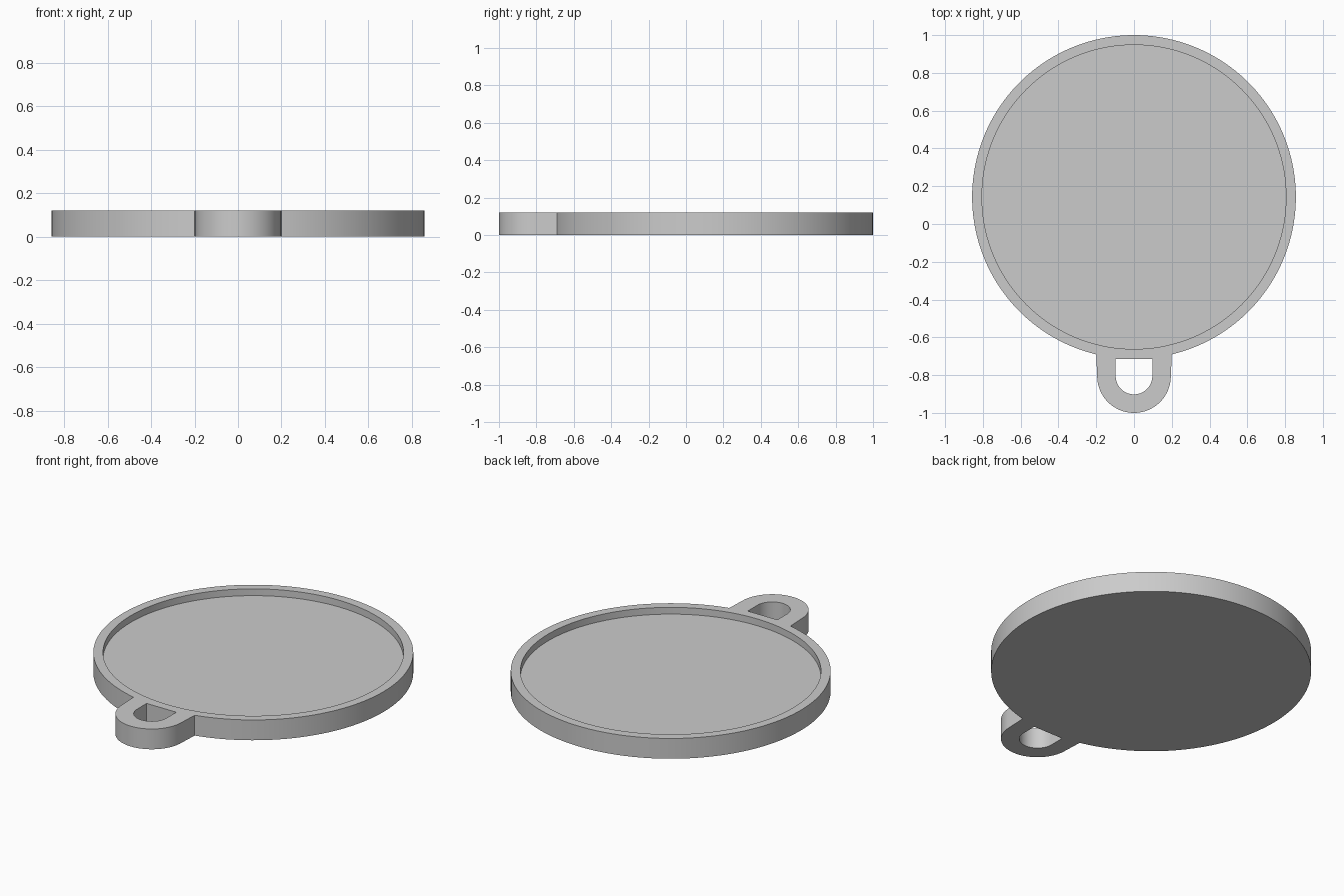
import bpy
import bmesh
from math import sin, cos, pi, asin

old = bpy.data.objects.get("Cube")
if old:
    bpy.data.objects.remove(old, do_unlink=True)

HEIGHT, FLOOR = 0.12, 0.08
DISC_Y, DISC_R, RECESS_R = 0.143, 0.857, 0.805
LUG_Y, LUG_R, LUG_ROOT = -0.805, 0.195, 0.2
HOLE_R, HOLE_TOP = 0.097, -0.715


def arc(cy, r, start, end, steps):
    """Points along an arc centred on x = 0, both ends included."""
    angles = [start + (end - start) * i / steps for i in range(steps + 1)]
    return [(r * cos(a), cy + r * sin(a)) for a in angles]


# Outlines: disc with its hanging lug, lug hole, round recess
gap = asin(LUG_ROOT / DISC_R)
body = arc(DISC_Y, DISC_R, -pi / 2 + gap, 1.5 * pi - gap, 144)
body += arc(LUG_Y, LUG_R, pi, 2 * pi, 40)
hole = arc(LUG_Y, HOLE_R, pi, 2 * pi, 32) + [(HOLE_R, HOLE_TOP), (-HOLE_R, HOLE_TOP)]
recess = arc(DISC_Y, RECESS_R, 0, 2 * pi, 144)[:-1]

bm = bmesh.new()


def loop(points, z):
    verts = [bm.verts.new((x, y, z)) for x, y in points]
    edges = [bm.edges.new((v, verts[i - 1])) for i, v in enumerate(verts)]
    return verts, edges


def wall(low, high):
    for i in range(len(low)):
        bm.faces.new((low[i - 1], low[i], high[i], high[i - 1]))


def fill(*edge_sets):
    edges = [e for s in edge_sets for e in s]
    bmesh.ops.triangle_fill(bm, edges=edges, use_beauty=True, normal=(0, 0, 1))


body_low, body_low_e = loop(body, 0)
body_top, body_top_e = loop(body, HEIGHT)
hole_low, hole_low_e = loop(hole, 0)
hole_top, hole_top_e = loop(hole, HEIGHT)
floor, floor_e = loop(recess, FLOOR)
lip, lip_e = loop(recess, HEIGHT)

# Flat faces: underside, rim top and recess floor
fill(body_low_e, hole_low_e)
fill(body_top_e, hole_top_e, lip_e)
bm.faces.new(floor)

# Upright walls
wall(body_low, body_top)
wall(hole_low, hole_top)
wall(floor, lip)
bmesh.ops.recalc_face_normals(bm, faces=bm.faces[:])

mesh = bpy.data.meshes.new("round_tray_with_lug")
bm.to_mesh(mesh)
bm.free()
tray = bpy.data.objects.new("round_tray_with_lug", mesh)
bpy.context.collection.objects.link(tray)

# Plain grey material
grey = bpy.data.materials.new("light_grey")
grey.use_nodes = True
colour = (0.6, 0.6, 0.6, 1)
grey.diffuse_color = colour
grey.node_tree.nodes["Principled BSDF"].inputs["Base Color"].default_value = colour
mesh.materials.append(grey)

# Smooth round walls, sharp rims
bpy.ops.object.select_all(action="DESELECT")
tray.select_set(True)
bpy.context.view_layer.objects.active = tray
bpy.ops.object.shade_smooth_by_angle(angle=pi / 6)
